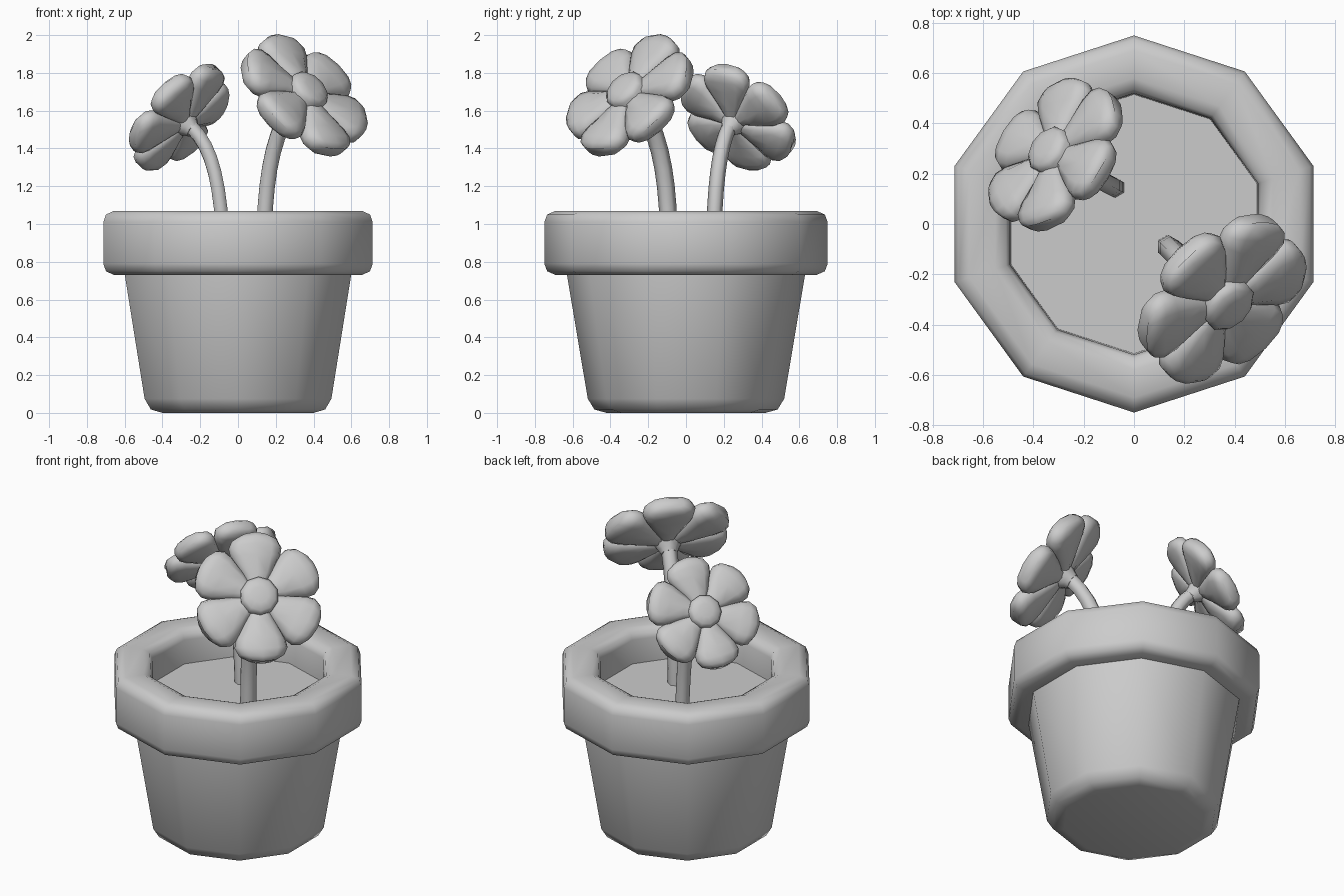
import bpy, bmesh, math
from mathutils import Vector, Matrix

old = bpy.data.objects.get("Cube")
if old:
    bpy.data.objects.remove(old)

grey = bpy.data.materials.new("plain_grey")
grey.use_nodes = True
colour = (0.6, 0.6, 0.6, 1)
grey.diffuse_color = colour
grey.node_tree.nodes["Principled BSDF"].inputs["Base Color"].default_value = colour


def finish(name, bm, angle=50):
    bmesh.ops.recalc_face_normals(bm, faces=bm.faces)
    mesh = bpy.data.meshes.new(name)
    bm.to_mesh(mesh)
    bm.free()
    mesh.materials.append(grey)
    obj = bpy.data.objects.new(name, mesh)
    bpy.context.collection.objects.link(obj)
    bpy.ops.object.select_all(action='DESELECT')
    obj.select_set(True)
    bpy.context.view_layer.objects.active = obj
    bpy.ops.object.shade_smooth_by_angle(angle=math.radians(angle))
    return obj


def loft(bm, rings, loop=False):
    """Skin a list of rings; cap the ends unless it loops."""
    rows = [[bm.verts.new(p) for p in ring] for ring in rings]
    pairs = list(zip(rows, rows[1:]))
    if loop:
        pairs.append((rows[-1], rows[0]))
    else:
        bm.faces.new(rows[0])
        bm.faces.new(rows[-1])
    for a, b in pairs:
        for i in range(len(a)):
            j = (i + 1) % len(a)
            bm.faces.new((a[i], a[j], b[j], b[i]))


def circle(radius, z, sides):
    return [Vector((radius * math.sin(math.tau * i / sides),
                    radius * math.cos(math.tau * i / sides), z))
            for i in range(sides)]


def turned(name, profile, loop=False, sides=10, angle=50):
    bm = bmesh.new()
    loft(bm, [circle(r, z, sides) for r, z in profile], loop)
    return finish(name, bm, angle)


# Pot: tapered body, thick rounded rim, soil
turned("pot_body", [(.42, 0), (.485, .018), (.52, .075), (.63, .73), (.63, .76)])
turned("pot_rim", [(.52, .73), (.69, .73), (.735, .75), (.75, .79), (.75, 1.01),
                   (.735, 1.05), (.69, 1.07), (.58, 1.07), (.535, 1.05),
                   (.52, 1.01), (.515, .84)], loop=True)
turned("soil", [(.525, .83), (.525, .86)])


def stem(name, points, radius, sides=6):
    a, b, c, d = (Vector(p) for p in points)
    bm = bmesh.new()
    rings = []
    steps = 8
    for k in range(steps + 1):
        t = k / steps
        s = 1 - t
        pos = a * s**3 + b * 3 * s * s * t + c * 3 * s * t * t + d * t**3
        tangent = (b - a) * s * s + (c - b) * 2 * s * t + (d - c) * t * t
        turn = Vector((0, 0, 1)).rotation_difference(tangent)
        rings.append([pos + turn @ p for p in circle(radius, 0, sides)])
    loft(bm, rings)
    finish(name, bm, 65)


def flower(prefix, centre, normal, phase, size):
    # Frame with the bloom facing along its normal
    n = Vector(normal).normalized()
    up = (Vector((0, 0, 1)) - n * n.z).normalized()
    right = up.cross(n)
    frame = Matrix((right, up, n)).transposed().to_4x4()
    place = (Matrix.Translation(centre) @ frame
             @ Matrix.Rotation(math.radians(phase), 4, 'Z') @ Matrix.Scale(size, 4))

    # Six plump petals: reach, half width, half thickness, lift
    stations = [(.03, .03, .065, -.015), (.14, .092, .068, -.006), (.25, .148, .068, .002),
                (.32, .158, .066, .006), (.365, .137, .056, .008), (.392, .09, .032, .01)]
    bm = bmesh.new()
    for k in range(6):
        spin = Matrix.Rotation(math.tau * k / 6, 3, 'Z')
        rings = []
        for reach, width, thick, lift in stations:
            ring = []
            for i in range(12):
                a = math.tau * i / 12
                x, z = math.cos(a), math.sin(a)
                x = math.copysign(abs(x)**.75, x)
                z = math.copysign(abs(z)**.75, z)
                drop = .02 * x * x if reach > .3 else 0
                ring.append(spin @ Vector((x * width, reach - drop, z * thick + lift)))
            rings.append(ring)
        loft(bm, rings)
    finish(prefix + "_petals", bm, 60).matrix_world = place

    # Domed middle and the cup behind it
    turned(prefix + "_middle", [(.115, 0), (.115, .07), (.095, .09), (.05, .1)],
           angle=60).matrix_world = place
    turned(prefix + "_cup", [(.048, -.125), (.06, -.1), (.09, -.05)],
           sides=8, angle=60).matrix_world = place


stem("large_flower_stem", [(.135, -.09, .84), (.14, -.09, 1.2),
                           (.17, -.125, 1.44), (.28, -.23, 1.61)], .047)
flower("large_flower", (.345, -.292, 1.675), (.56, -.55, .61), -3, .985)

stem("small_flower_stem", [(-.075, .145, .84), (-.09, .15, 1.2),
                           (-.13, .175, 1.4), (-.245, .227, 1.51)], .041)
flower("small_flower", (-.307, .272, 1.56), (-.65, .46, .6), 8, .86)
